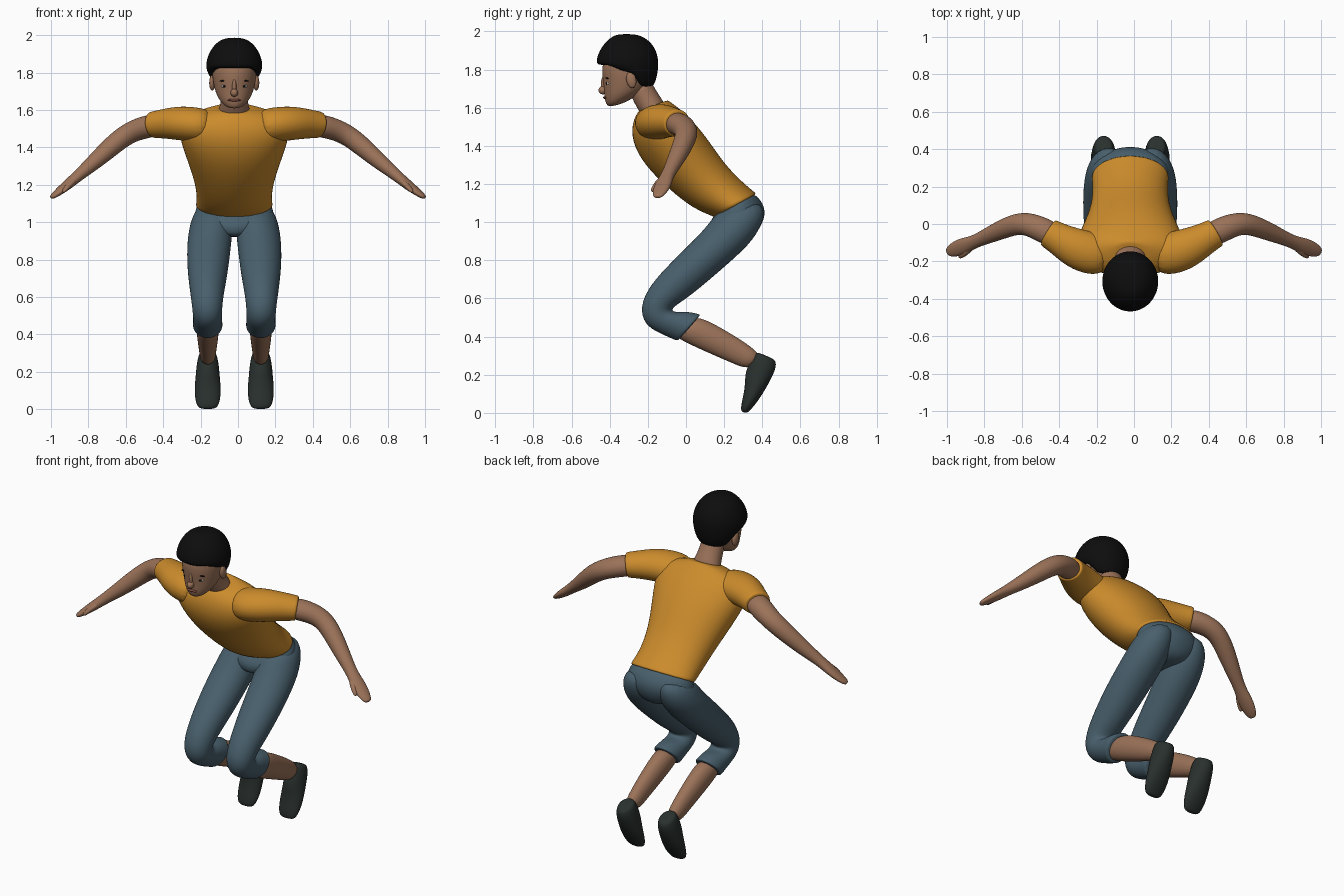
import bpy, bmesh, math
from mathutils import Vector

X0 = -0.02   # body centre line
N = 16


def material(name, rgb):
    m = bpy.data.materials.new(name)
    m.diffuse_color = (*rgb, 1)
    return m


SKIN = material("skin", (0.33, 0.17, 0.10))
SHIRT = material("orange cloth", (0.60, 0.26, 0.025))
PANTS = material("blue cloth", (0.065, 0.115, 0.15))
SHOE = material("dark shoe", (0.022, 0.03, 0.026))
HAIR = material("black hair", (0.004, 0.004, 0.004))
WHITE = material("eye white", (0.55, 0.5, 0.45))
LIP = material("lip", (0.22, 0.08, 0.055))


def loft(name, rings, mat, edit=None):
    """Skin closed elliptical rings (centre, half axis u, half axis v) and smooth."""
    bm = bmesh.new()
    loops = []
    for c, u, v in rings:
        loop = []
        for i in range(N):
            a = 2 * math.pi * i / N
            p = c + 1.025 * (u * math.cos(a) + v * math.sin(a))
            loop.append(bm.verts.new(edit(p) if edit else p))
        loops.append(loop)
    for a, b in zip(loops, loops[1:]):
        for i in range(N):
            j = (i + 1) % N
            bm.faces.new((a[i], a[j], b[j], b[i]))
    bm.faces.new(loops[0])
    bm.faces.new(loops[-1])
    bmesh.ops.recalc_face_normals(bm, faces=bm.faces[:])
    for f in bm.faces:
        f.smooth = True
    me = bpy.data.meshes.new(name)
    bm.to_mesh(me)
    bm.free()
    me.materials.append(mat)
    ob = bpy.data.objects.new(name, me)
    bpy.context.collection.objects.link(ob)
    s = ob.modifiers.new("smooth", "SUBSURF")
    s.levels = s.render_levels = 2
    return ob


def side_rings(rows, side=0):
    """Rows: front y, z, back y, z, half width, x offset -> rings across x."""
    out = []
    for fy, fz, by, bz, w, x in rows:
        f, b = Vector((0, fy, fz)), Vector((0, by, bz))
        out.append(((f + b) / 2 + Vector((X0 + side * x, 0, 0)), (b - f) / 2, Vector((w, 0, 0))))
    return out


def path_rings(rows, side):
    """Rows: x, y, z, horizontal and vertical radius -> rings along a limb."""
    k = 1.02 if side > 0 else 0.98
    pts = [Vector((X0 + side * k * r[0], r[1], r[2])) for r in rows]
    out = []
    for i, r in enumerate(rows):
        t = (pts[min(i + 1, len(pts) - 1)] - pts[max(i - 1, 0)]).normalized()
        u = t.cross(Vector((0, 0, 1))).normalized()
        out.append((pts[i], u * r[3], u.cross(t) * r[4]))
    return out


def ball(name, loc, size, mat, rot=(0, 0, 0)):
    bpy.ops.mesh.primitive_uv_sphere_add(segments=16, ring_count=10, location=loc, rotation=rot)
    ob = bpy.context.object
    ob.name = name
    ob.scale = size
    ob.data.materials.append(mat)
    bpy.ops.object.shade_smooth()


# shirt body, leaning forward
loft("shirt", side_rings([
    (.155, 1.022, .372, 1.145, .205, 0), (.145, 1.03, .365, 1.152, .205, 0),
    (.04, 1.07, .295, 1.21, .198, 0), (-.086, 1.17, .20, 1.305, .215, 0),
    (-.22, 1.30, .107, 1.447, .265, 0), (-.287, 1.43, .01, 1.56, .305, 0),
    (-.28, 1.53, -.055, 1.61, .26, 0), (-.25, 1.58, -.09, 1.637, .12, 0),
    (-.245, 1.585, -.10, 1.64, .09, 0)]), SHIRT)

# pelvis of the trousers
loft("trouser_seat", side_rings([
    (.17, 1.08, .33, 1.16, .175, 0), (.155, 1.04, .38, 1.135, .20, 0),
    (.115, .99, .425, 1.06, .22, 0), (.12, .945, .39, .965, .16, 0),
    (.14, .92, .34, .92, .06, 0)]), PANTS)

# neck and head
loft("neck", side_rings([
    (-.22, 1.54, -.10, 1.60, .095, 0), (-.25, 1.59, -.13, 1.65, .075, 0),
    (-.285, 1.65, -.17, 1.71, .068, 0), (-.29, 1.70, -.19, 1.76, .068, 0)]), SKIN)
loft("head", side_rings([
    (-.405, 1.602, -.33, 1.622, .035, 0), (-.422, 1.625, -.27, 1.655, .068, 0),
    (-.428, 1.66, -.22, 1.69, .092, 0), (-.430, 1.71, -.19, 1.73, .107, 0),
    (-.440, 1.77, -.175, 1.78, .117, 0), (-.440, 1.83, -.175, 1.84, .12, 0),
    (-.40, 1.91, -.21, 1.92, .09, 0), (-.35, 1.94, -.26, 1.94, .04, 0)]), SKIN)


def hairline(p):
    # lift the fringe over the face, leave the nape low
    low = 1.825 if p.y < -.36 else (1.79 if p.y < -.27 else 0)
    return Vector((p.x, p.y, max(p.z, low)))


loft("hair", side_rings([
    (-.37, 1.705, -.19, 1.705, .085, 0), (-.40, 1.715, -.17, 1.715, .108, 0),
    (-.43, 1.77, -.152, 1.76, .135, 0), (-.472, 1.825, -.145, 1.82, .152, 0),
    (-.466, 1.87, -.147, 1.87, .148, 0), (-.44, 1.925, -.168, 1.925, .125, 0),
    (-.395, 1.97, -.215, 1.97, .085, 0), (-.355, 1.987, -.27, 1.987, .035, 0)]), HAIR, hairline)

# face details
ball("nose", (X0, -.435, 1.692), (.02, .024, .022), SKIN)
ball("nose_bridge", (X0, -.428, 1.725), (.012, .018, .045), SKIN)
ball("mouth", (X0, -.425, 1.653), (.036, .01, .007), LIP)

for s, tag in ((-1, "right"), (1, "left")):
    ball(tag + "_eye", (X0 + s * .05, -.405, 1.728), (.02, .012, .011), WHITE)
    ball(tag + "_pupil", (X0 + s * .05, -.412, 1.728), (.01, .009, .01), HAIR)
    ball(tag + "_eyebrow", (X0 + s * .052, -.412, 1.757), (.028, .01, .005), HAIR, (0, s * .12, 0))
    ball(tag + "_ear", (X0 + s * .118, -.287, 1.745), (.016, .026, .042), SKIN, (.2, 0, 0))

    # sleeve, arm with hand, thumb
    loft(tag + "_sleeve", path_rings([
        (.12, -.165, 1.51, .10, .085), (.21, -.16, 1.522, .115, .093),
        (.30, -.13, 1.53, .108, .091), (.38, -.085, 1.527, .087, .079),
        (.445, -.048, 1.521, .078, .07), (.45, -.045, 1.52, .077, .069)], s), SHIRT)
    loft(tag + "_arm", path_rings([
        (.40, -.07, 1.525, .068, .062), (.50, -.02, 1.507, .067, .06),
        (.585, .008, 1.473, .06, .056), (.66, -.012, 1.415, .055, .054),
        (.76, -.055, 1.325, .045, .043), (.85, -.095, 1.25, .032, .03),
        (.90, -.115, 1.208, .044, .027), (.95, -.133, 1.168, .043, .021),
        (.99, -.148, 1.138, .028, .014), (1.0, -.152, 1.131, .014, .008)], s), SKIN)
    loft(tag + "_thumb", path_rings([
        (.86, -.115, 1.235, .018, .016), (.895, -.15, 1.205, .017, .015),
        (.925, -.172, 1.172, .014, .012), (.935, -.177, 1.16, .007, .006)], s), SKIN)

    # bent trouser leg, bare shin, shoe hanging toe-down
    loft(tag + "_trouser_leg", side_rings([
        (.18, 1.07, .385, 1.12, .085, .105), (.125, 1.0, .422, 1.035, .112, .118),
        (.085, .95, .355, .905, .118, .13), (0, .865, .235, .795, .115, .138),
        (-.086, .78, .11, .687, .107, .142), (-.185, .675, 0, .597, .092, .145),
        (-.243, .56, -.085, .545, .08, .145), (-.218, .462, -.06, .525, .077, .143),
        (-.14, .418, .005, .533, .077, .142), (-.05, .38, .07, .517, .079, .142),
        (-.042, .376, .078, .514, .078, .142)], s), PANTS)
    loft(tag + "_shin", side_rings([
        (-.09, .42, .04, .51, .058, .142), (.0, .368, .12, .482, .06, .142),
        (.13, .31, .24, .413, .053, .142), (.25, .258, .338, .35, .044, .142),
        (.33, .225, .40, .295, .04, .142)], s), SKIN)
    loft(tag + "_shoe", side_rings([
        (.375, .322, .445, .288, .036, .142), (.35, .305, .472, .275, .05, .142),
        (.315, .225, .472, .235, .06, .142), (.31, .18, .445, .175, .064, .142),
        (.308, .125, .408, .11, .07, .142), (.293, .06, .368, .05, .068, .142),
        (.287, .018, .335, .012, .055, .142), (.295, .002, .322, 0, .035, .142)], s), SHOE)
